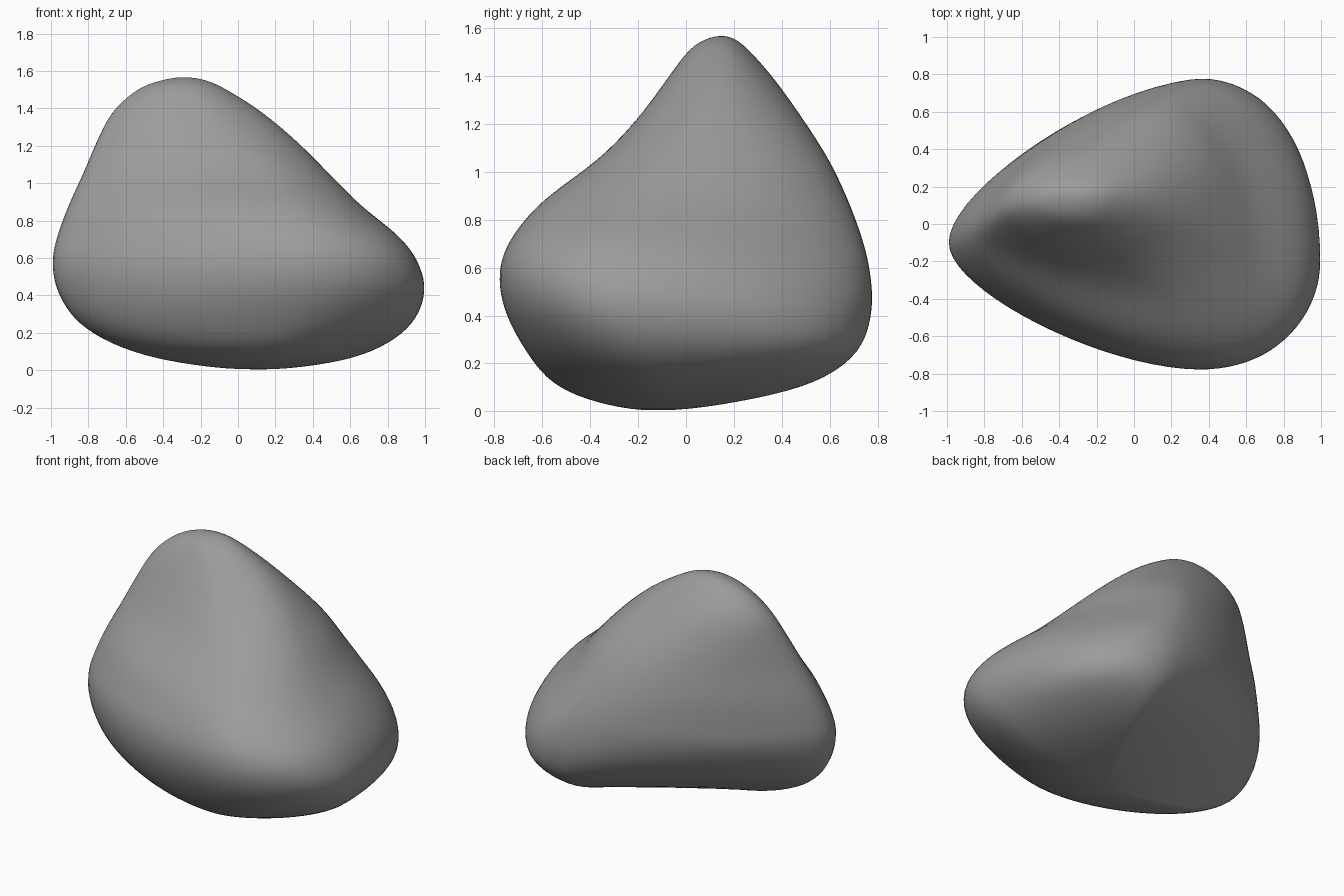
import bpy
from mathutils import Vector

if "Cube" in bpy.data.objects:
    bpy.data.objects.remove(bpy.data.objects["Cube"])

# Horizontal sections: z, then the left, front, right and back extreme points
# (left x, y | front x, y | right x, y | back x, y)
SECTIONS = [
    (.04, -.32, -.12, .15, -.38, .50, -.10, .28, .22),
    (.12, -.63, -.12, .20, -.56, .76, -.10, .38, .54),
    (.25, -.86, -.11, .28, -.67, .935, -.15, .40, .725),
    (.42, -.975, -.10, .33, -.76, 1.003, -.20, .37, .782),
    (.58, -1.003, -.10, .35, -.783, .965, -.22, .34, .775),
    (.72, -.975, -.08, .33, -.735, .86, -.22, .26, .742),
    (.88, -.915, -.04, .25, -.60, .66, -.14, .17, .682),
    (1.05, -.835, .00, .14, -.37, .49, .00, .07, .60),
    (1.22, -.76, .05, -.06, -.205, .32, .09, -.06, .49),
    (1.38, -.675, .10, -.20, -.085, .13, .14, -.20, .375),
    (1.50, -.54, .13, -.27, .005, -.06, .15, -.27, .27),
    (1.55, -.41, .15, -.29, .075, -.17, .15, -.29, .21),
]
BOTTOM, TOP = Vector((.1, -.13, 0)), Vector((-.29, .15, 1.568))
QUARTER, STEPS = 20, 5
# Roundness of each quarter (left-front, front-right, right-back, back-left) by height
ROUNDNESS = [
    (.10, .44, .40, .46, -.08),
    (.27, .42, .50, .66, .12),
    (.55, .37, .60, .51, .32),
    (.75, .34, .60, .46, .34),
    (1.05, .42, .58, .57, .40),
    (1.4, .53, .53, .55, .53),
]


def roundness(z, q):
    for a, b in zip(ROUNDNESS, ROUNDNESS[1:]):
        if z <= b[0]:
            t = max((z - a[0]) / (b[0] - a[0]), 0)
            return a[q + 1] * (1 - t) + b[q + 1] * t
    return ROUNDNESS[-1][q + 1]


def section_ring(row):
    """Closed outline through four extremes with axis-aligned tangents."""
    z = row[0]
    pts = [Vector((row[i], row[i + 1], z)) for i in (1, 3, 5, 7)]
    ring = []
    for q in range(4):
        a, d = pts[q], pts[(q + 1) % 4]
        k = roundness(z, q)
        dx, dy = Vector((d.x - a.x, 0, 0)), Vector((0, d.y - a.y, 0))
        ha, hd = (dy, dx) if q % 2 == 0 else (dx, dy)
        b, c = a + ha * k, d - hd * k
        for i in range(QUARTER):
            t = i / QUARTER
            s = 1 - t
            ring.append(a * s**3 + b * 3 * s * s * t + c * 3 * s * t * t + d * t**3)
    return ring


def mirrored(ring, pole):
    return [Vector((2 * pole.x - p.x, 2 * pole.y - p.y, p.z)) for p in ring]


def spline(p0, p1, p2, p3, t):
    return .5 * (2 * p1 + (p2 - p0) * t + (2 * p0 - 5 * p1 + 4 * p2 - p3) * t * t
                 + (3 * p1 - p0 - 3 * p2 + p3) * t**3)


# Loft the sections smoothly from bottom pole to top pole
n = QUARTER * 4
rings = [section_ring(r) for r in SECTIONS]
rows = ([mirrored(rings[0], BOTTOM), [BOTTOM] * n] + rings
        + [[TOP] * n, mirrored(rings[-1], TOP)])
loft = []
for i in range(1, len(rows) - 2):
    for s in range(STEPS):
        loft.append([spline(*(rows[i + j][c] for j in (-1, 0, 1, 2)), s / STEPS)
                     for c in range(n)])
loft = loft[1:]

verts = [p for ring in loft for p in ring] + [BOTTOM, TOP]
low, high, last = len(verts) - 2, len(verts) - 1, (len(loft) - 1) * n
faces = []
for c in range(n):
    d = (c + 1) % n
    faces += [(r * n + c, r * n + d, r * n + n + d, r * n + n + c)
              for r in range(len(loft) - 1)]
    faces += [(low, d, c), (high, last + c, last + d)]

mesh = bpy.data.meshes.new("boulder")
mesh.from_pydata(verts, [], faces)
mesh.polygons.foreach_set("use_smooth", [True] * len(mesh.polygons))
boulder = bpy.data.objects.new("boulder", mesh)
bpy.context.collection.objects.link(boulder)

# Dark grey stone
stone = bpy.data.materials.new("stone")
stone.diffuse_color = (.33, .33, .33, 1)
stone.use_nodes = True
stone.node_tree.nodes["Principled BSDF"].inputs["Base Color"].default_value = stone.diffuse_color
mesh.materials.append(stone)

# Soften the transitions between sections
soften = boulder.modifiers.new("soften", 'SMOOTH')
soften.factor = .5
soften.iterations = 14
